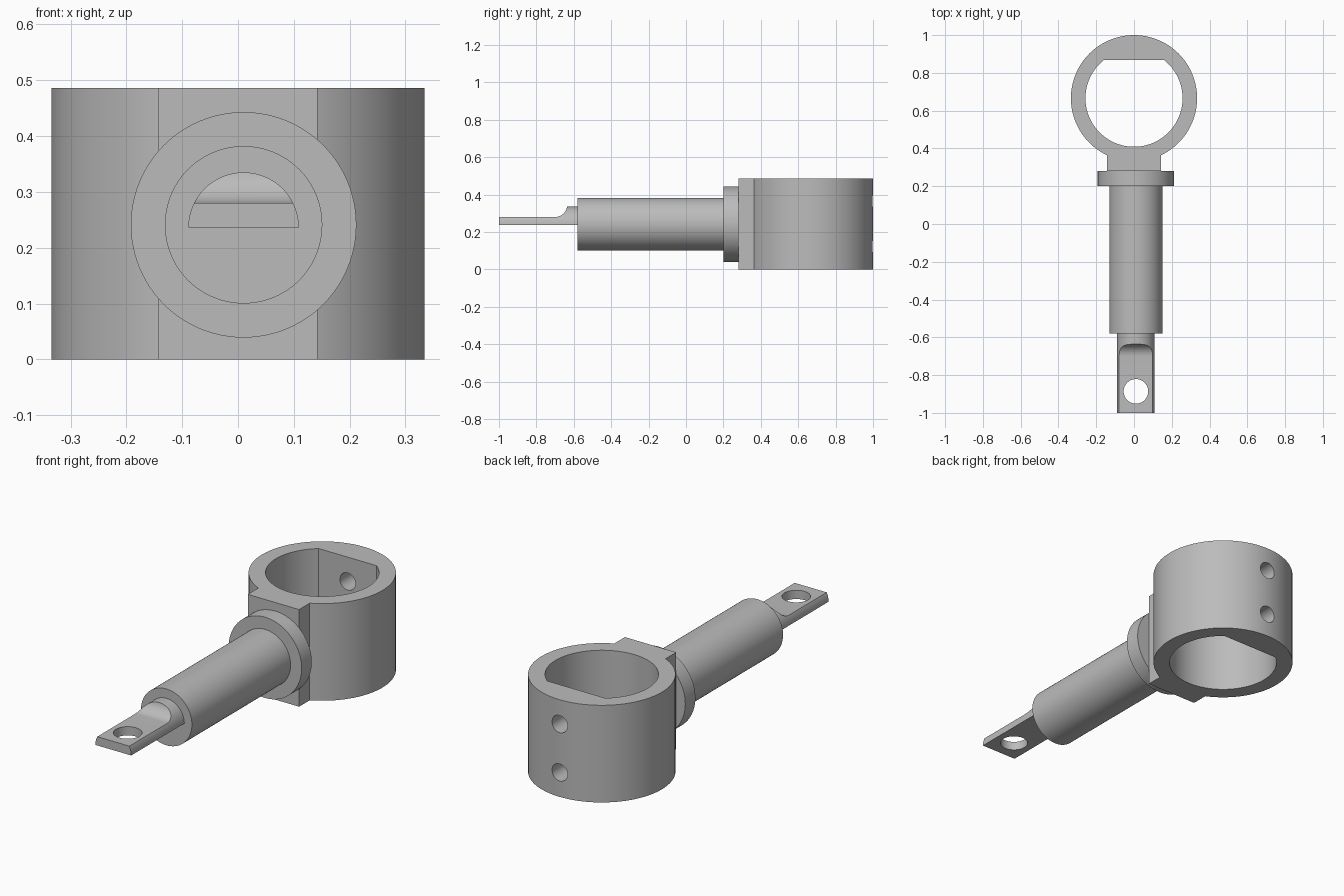
import bpy, bmesh
from math import sin, cos, pi, asin, acos
from mathutils import Vector

if "Cube" in bpy.data.objects:
    bpy.data.objects.remove(bpy.data.objects["Cube"], do_unlink=True)

steel = bpy.data.materials.new("grey steel")
steel.use_nodes = True
steel.diffuse_color = (0.5, 0.5, 0.5, 1)
steel.node_tree.nodes["Principled BSDF"].inputs["Base Color"].default_value = (0.5, 0.5, 0.5, 1)

HEIGHT = 0.486
RING_Y, RING_R, BORE_R, FLAT = 0.666, 0.334, 0.257, 0.201
AXIS_X, AXIS_Z = 0.01, 0.241


def arc(cx, cy, r, start, end, n):
    """Points along an arc, both ends included."""
    return [(cx + r * cos(start + (end - start) * i / n),
             cy + r * sin(start + (end - start) * i / n)) for i in range(n + 1)]


def circle(cx, cy, r, n=96):
    return arc(cx, cy, r, 0, 2 * pi, n)[:-1]


def prism(name, outline, axis, lo, hi):
    """Extrude a 2D outline along the x, y or z axis from lo to hi."""
    place = {"x": lambda a, b: (lo, a, b),
             "y": lambda a, b: (a, lo, b),
             "z": lambda a, b: (a, b, lo)}[axis]
    step = Vector([(hi - lo) * (axis == k) for k in "xyz"])
    bm = bmesh.new()
    face = bm.faces.new([bm.verts.new(place(a, b)) for a, b in outline])
    out = bmesh.ops.extrude_face_region(bm, geom=[face], use_keep_orig=True)
    moved = [g for g in out["geom"] if isinstance(g, bmesh.types.BMVert)]
    bmesh.ops.translate(bm, verts=moved, vec=step)
    bmesh.ops.recalc_face_normals(bm, faces=bm.faces)
    mesh = bpy.data.meshes.new(name)
    bm.to_mesh(mesh)
    bm.free()
    mesh.materials.append(steel)
    obj = bpy.data.objects.new(name, mesh)
    bpy.context.collection.objects.link(obj)
    return obj


def activate(obj):
    bpy.ops.object.select_all(action="DESELECT")
    obj.select_set(True)
    bpy.context.view_layer.objects.active = obj


def combine(obj, tool, operation):
    """Apply a boolean and discard the tool object."""
    tool.hide_render = True
    mod = obj.modifiers.new("boolean", "BOOLEAN")
    mod.operation, mod.solver, mod.object = operation, "EXACT", tool
    activate(obj)
    bpy.ops.object.modifier_apply(modifier=mod.name)
    bpy.data.objects.remove(tool, do_unlink=True)


# Clamp ring with a square mounting boss at the front
ring = prism("clamp_ring", circle(0, RING_Y, RING_R, 128), "z", 0, HEIGHT)
boss = prism("boss", [(-0.142, 0.28), (0.142, 0.28), (0.142, 0.5), (-0.142, 0.5)],
             "z", 0, HEIGHT)
combine(ring, boss, "UNION")

# D-shaped bore, flat towards the back
corner = asin(FLAT / BORE_R)
bore = prism("bore", arc(0, RING_Y, BORE_R, pi - corner, 2 * pi + corner, 96),
             "z", -0.1, HEIGHT + 0.1)
combine(ring, bore, "DIFFERENCE")

# Two screw holes through the back wall
for z in (0.122, 0.364):
    combine(ring, prism("screw_hole", circle(0, z, 0.043, 40), "y", 0.75, 1.1), "DIFFERENCE")

# Flange and shaft
flange = prism("flange", circle(AXIS_X, AXIS_Z, 0.202), "y", 0.2, 0.28)
shaft = prism("shaft", circle(AXIS_X, AXIS_Z, 0.141), "y", -0.58, 0.21)
combine(flange, shaft, "UNION")
flange.name = "flanged_shaft"

# Half-round tongue, milled flat on top with a filleted run-out
tongue = prism("tongue", arc(AXIS_X, 0.236, 0.099, 0, pi, 48), "y", -1, -0.575)
FILLET, TOP = 0.065, 0.28
rise = acos((FILLET - 0.06) / FILLET)
profile = ([(-1.1, TOP)] + arc(-0.7, TOP + FILLET, FILLET, -pi / 2, rise - pi / 2, 16)
           + [(-0.637, 0.4), (-1.1, 0.4)])
combine(tongue, prism("milling", profile, "x", -0.3, 0.3), "DIFFERENCE")
combine(tongue, prism("pin_hole", circle(AXIS_X, -0.886, 0.065, 64), "z", 0.1, 0.4),
        "DIFFERENCE")

for part in (ring, flange, tongue):
    activate(part)
    bpy.ops.object.shade_smooth_by_angle(angle=pi / 6)
